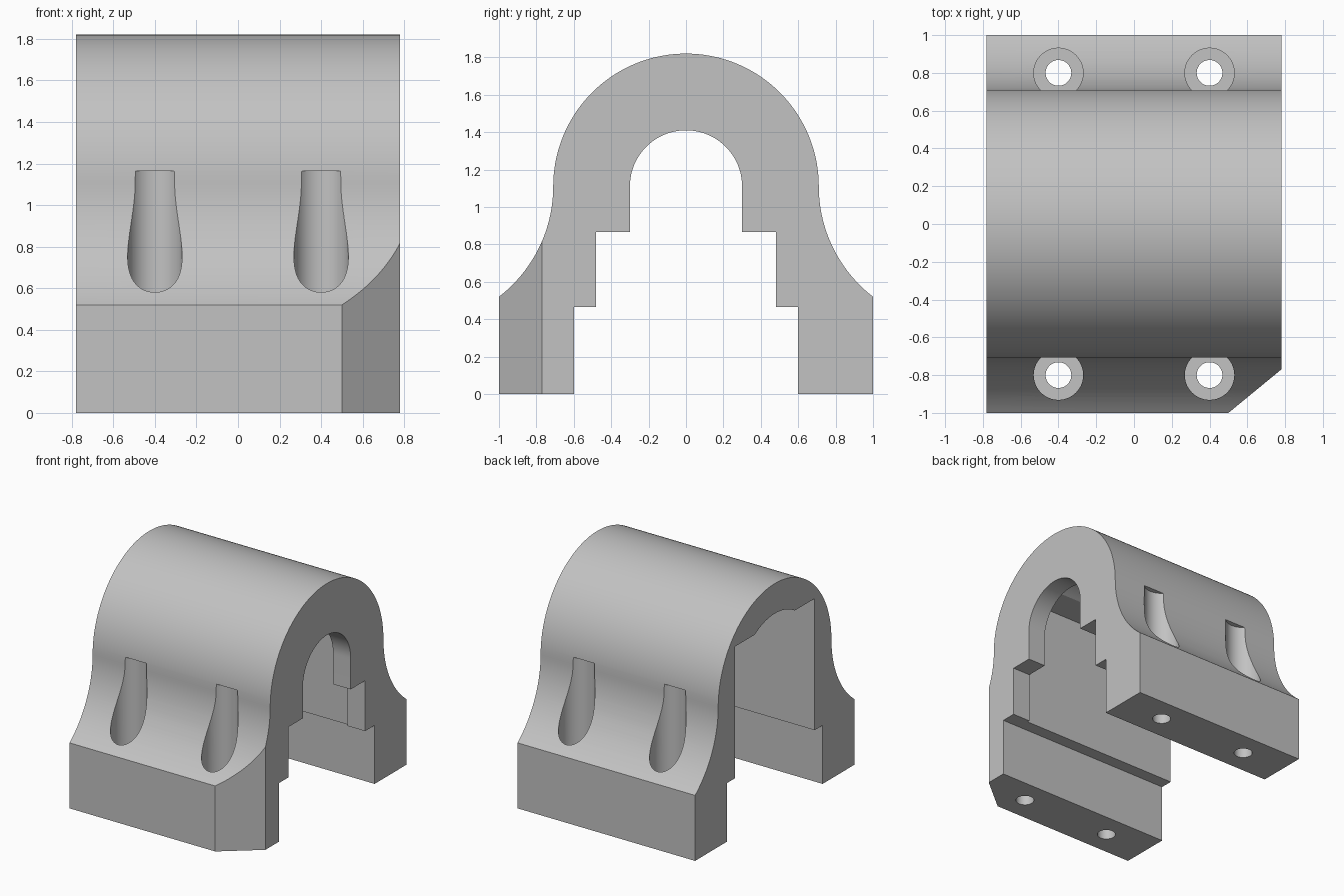
import bpy
import bmesh
from math import sin, cos, asin, pi, radians
from mathutils import Matrix

cube = bpy.data.objects.get("Cube")
if cube:
    bpy.data.objects.remove(cube, do_unlink=True)

HALF = 0.78      # half length along x
AXIS = 1.11      # height of the arch axis
OUTER = 0.71     # outer arch radius
FILLET = 0.745   # radius of the concave flank

grey = bpy.data.materials.new("light grey")
grey.use_nodes = True
COLOUR = (0.54, 0.54, 0.54, 1)
grey.diffuse_color = COLOUR
grey.node_tree.nodes["Principled BSDF"].inputs["Base Color"].default_value = COLOUR


def arc(cy, cz, r, a0, a1, n):
    """Points on an arc in the y-z plane."""
    return [(cy + r * cos(a0 + (a1 - a0) * i / n),
             cz + r * sin(a0 + (a1 - a0) * i / n)) for i in range(n + 1)]


def finish(name, bm):
    bmesh.ops.recalc_face_normals(bm, faces=bm.faces)
    mesh = bpy.data.meshes.new(name)
    bm.to_mesh(mesh)
    bm.free()
    mesh.materials.append(grey)
    ob = bpy.data.objects.new(name, mesh)
    bpy.context.collection.objects.link(ob)
    return ob


def prism(name, points, offset):
    """Extrude a closed outline of 3D points along an offset."""
    bm = bmesh.new()
    face = bm.faces.new([bm.verts.new(p) for p in points])
    new = bmesh.ops.extrude_face_region(bm, geom=[face])["geom"]
    bmesh.ops.translate(bm, vec=offset,
                        verts=[v for v in new if isinstance(v, bmesh.types.BMVert)])
    return finish(name, bm)


def along_x(name, outline, x0, x1):
    return prism(name, [(x0, y, z) for y, z in outline], (x1 - x0, 0, 0))


def cylinder(name, x, y, r, z0, z1):
    bm = bmesh.new()
    bmesh.ops.create_cone(bm, cap_ends=True, segments=64, radius1=r, radius2=r,
                          depth=z1 - z0,
                          matrix=Matrix.Translation((x, y, (z0 + z1) / 2)))
    return finish(name, bm)


# Arched body with flared flanks
sweep = asin((AXIS - 0.52) / FILLET)
flank = arc(OUTER + FILLET, AXIS, FILLET, pi + sweep, pi, 24)
flank[0] = (1.0, 0.52)
dome = arc(0, AXIS, OUTER, 0, pi, 72)
outline = [(1.0, 0)] + flank[:-1] + dome
outline += [(-y, z) for y, z in reversed(flank[:-1])] + [(-1.0, 0)]
body = along_x("arched_housing", outline, -HALF, HALF)

# Stepped channel with a round top, running the full length
steps = [(0.6, -0.1), (0.6, 0.465), (0.48, 0.465), (0.48, 0.865), (0.3, 0.865)]
channel = steps + arc(0, AXIS, 0.3, 0, pi, 48) + [(-y, z) for y, z in reversed(steps)]
cutters = [along_x("channel_cutter", channel, -1, 1)]

# Deep pocket, open at one end
top = asin(0.4 / 0.472)
pocket = [(-0.5, 0.3), (0.5, 0.3), (0.5, 1.51)]
pocket += arc(0, AXIS, 0.472, top, pi - top, 24) + [(-0.5, 1.51)]
cutters.append(along_x("pocket_cutter", pocket, -1, 0.625))

# Cut-off corner at the front
slope = 0.23 / 0.28
corner = [(0.5 - 0.2, -1 - 0.2 * slope), (0.98, -0.77 + 0.2 * slope), (1.4, -1.4)]
cutters.append(prism("corner_cutter", [(x, y, -0.1) for x, y in corner], (0, 0, 2.2)))

# Four screw holes with counterbores
for x in (-0.4, 0.4):
    for y in (-0.8, 0.8):
        cutters.append(cylinder("screw_hole_cutter", x, y, 0.068, -0.1, 0.6))
        cutters.append(cylinder("counterbore_cutter", x, y, 0.131, 0.4, 1.165))

bpy.context.view_layer.objects.active = body
for cutter in cutters:
    cutter.hide_render = True
    mod = body.modifiers.new("cut", "BOOLEAN")
    mod.operation = "DIFFERENCE"
    mod.solver = "EXACT"
    mod.object = cutter
    bpy.ops.object.modifier_apply(modifier=mod.name)
    bpy.data.objects.remove(cutter, do_unlink=True)

# Smooth curved faces, sharp edges
bpy.ops.object.select_all(action="DESELECT")
body.select_set(True)
bpy.ops.object.shade_smooth_by_angle(angle=radians(20))
